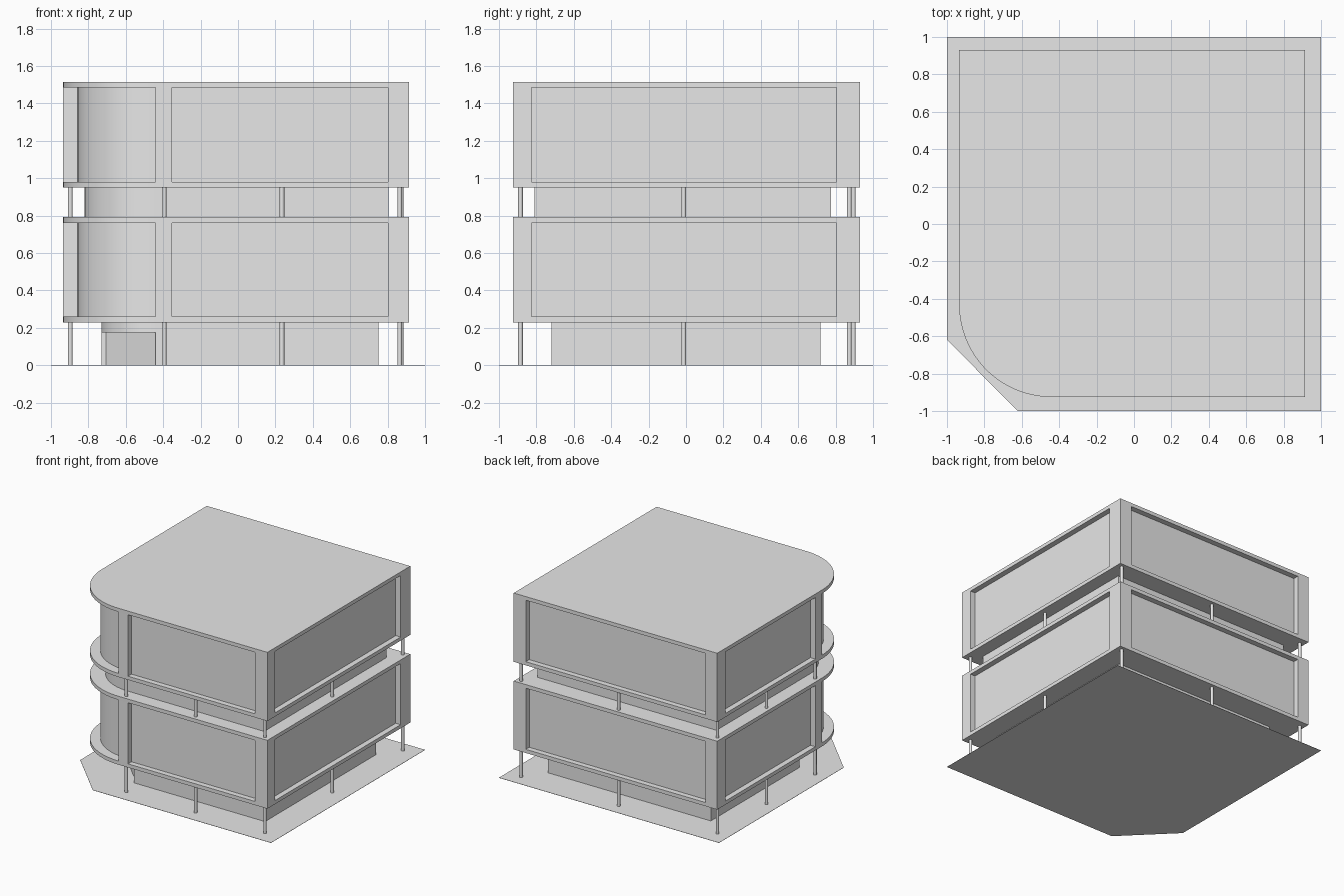
import bpy, bmesh
from math import cos, sin, pi

old = bpy.data.objects.get("Cube")
if old:
    bpy.data.objects.remove(old, do_unlink=True)

GREY = (0.8, 0.8, 0.8, 1)
concrete = bpy.data.materials.new("light_grey")
concrete.use_nodes = True
concrete.diffuse_color = GREY
concrete.node_tree.nodes["Principled BSDF"].inputs["Base Color"].default_value = GREY

# Footprint limits and the centre of the rounded front corner
X0, X1, Y0, Y1 = -0.935, 0.915, -0.925, 0.93
CX, CY = -0.44, -0.43


def finish(name, bm):
    bmesh.ops.recalc_face_normals(bm, faces=bm.faces[:])
    mesh = bpy.data.meshes.new(name)
    bm.to_mesh(mesh)
    bm.free()
    mesh.materials.append(concrete)
    obj = bpy.data.objects.new(name, mesh)
    bpy.context.collection.objects.link(obj)
    bpy.ops.object.select_all(action='DESELECT')
    obj.select_set(True)
    bpy.context.view_layer.objects.active = obj
    bpy.ops.object.shade_smooth_by_angle(angle=pi / 6)
    return obj


def prism(name, outline, z0, z1):
    """Extrude a plan outline from z0 to z1."""
    bm = bmesh.new()
    face = bm.faces.new([bm.verts.new((x, y, z0)) for x, y in outline])
    new = bmesh.ops.extrude_face_region(bm, geom=[face])["geom"]
    verts = [v for v in new if isinstance(v, bmesh.types.BMVert)]
    bmesh.ops.translate(bm, vec=(0, 0, z1 - z0), verts=verts)
    return finish(name, bm)


def box(name, x0, x1, y0, y1, z0, z1):
    return prism(name, [(x0, y0), (x1, y0), (x1, y1), (x0, y1)], z0, z1)


def arc(rx, ry, steps=28):
    """Quarter turn from the left side round to the front."""
    turns = [pi + pi / 2 * i / steps for i in range(steps + 1)]
    return [(CX + rx * cos(a), CY + ry * sin(a)) for a in turns]


def rounded(x0, x1, y0, y1):
    return arc(CX - x0, CY - y0) + [(x1, y0), (x1, y1), (x0, y1)]


def column(name, x, y, z0, z1):
    bm = bmesh.new()
    bmesh.ops.create_cone(bm, cap_ends=True, segments=16, radius1=0.0125,
                          radius2=0.0125, depth=z1 - z0)
    bmesh.ops.translate(bm, vec=(x, y, (z0 + z1) / 2), verts=bm.verts[:])
    return finish(name, bm)


# Ground plate with a cut corner
prism("ground_plate", [(-1, -0.62), (-0.62, -1), (1, -1), (1, 1), (-1, 1)], 0, 0.002)

# Ground floor core: flat splayed entrance below a rounded lintel
entrance = [(-0.73, CY), (-0.705, CY), (CX, -0.695), (CX, -0.72)]
prism("ground_core", entrance + [(0.75, -0.72), (0.75, 0.72), (-0.73, 0.72)], 0, 0.175)
prism("ground_core_lintel", rounded(-0.73, 0.75, -0.72, 0.72), 0.175, 0.23)

# Recessed core between the storeys
prism("middle_core", rounded(-0.82, 0.805, -0.81, 0.775), 0.79, 0.95)

# Two overhanging storeys
SLAB, RECESS, CURVE = 0.03, 0.045, 0.0775
for storey, z0, z1 in (("lower", 0.23, 0.792), ("upper", 0.95, 1.515)):
    lo, hi = z0 + SLAB, z1 - SLAB
    prism(storey + "_floor_slab", rounded(X0, X1, Y0, Y1), z0, lo)
    prism(storey + "_roof_slab", rounded(X0, X1, Y0, Y1), hi, z1)

    # Wall panels set back from the frame, more deeply round the curve
    wx0, wx1, wy0, wy1 = X0 + RECESS, X1 - RECESS, Y0 + RECESS, Y1 - RECESS
    wall = arc(CX - X0 - CURVE, CY - Y0 - CURVE)
    wall += [(CX, wy0), (wx1, wy0), (wx1, wy1), (wx0, wy1), (wx0, CY)]
    prism(storey + "_walls", wall, lo, hi)

    # Frame posts at the three square corners and both ends of the curve
    box(storey + "_front_left_post", 0.803, X1, Y0, -0.825, lo, hi)
    box(storey + "_back_left_post", 0.805, X1, 0.805, Y1, lo, hi)
    box(storey + "_back_right_post", X0, -0.83, 0.82, Y1, lo, hi)
    box(storey + "_curve_front_post", CX, -0.352, Y0, Y0 + 0.1, lo, hi)
    box(storey + "_curve_side_post", X0, X0 + 0.1, CY, -0.345, lo, hi)

# Slim round columns around the edge of both open levels
spots = [(x, -0.885) for x in (-0.395, 0.235, 0.865)]
spots += [(-0.897, y) for y in (-0.395, 0.235, 0.873)]
spots += [(0.865, -0.012), (-0.015, 0.895), (0.872, 0.895)]
for level, z0, z1 in (("ground", 0, 0.23), ("middle", 0.79, 0.95)):
    for i, (x, y) in enumerate(spots, 1):
        column(f"{level}_column_{i}", x, y, z0, z1)
